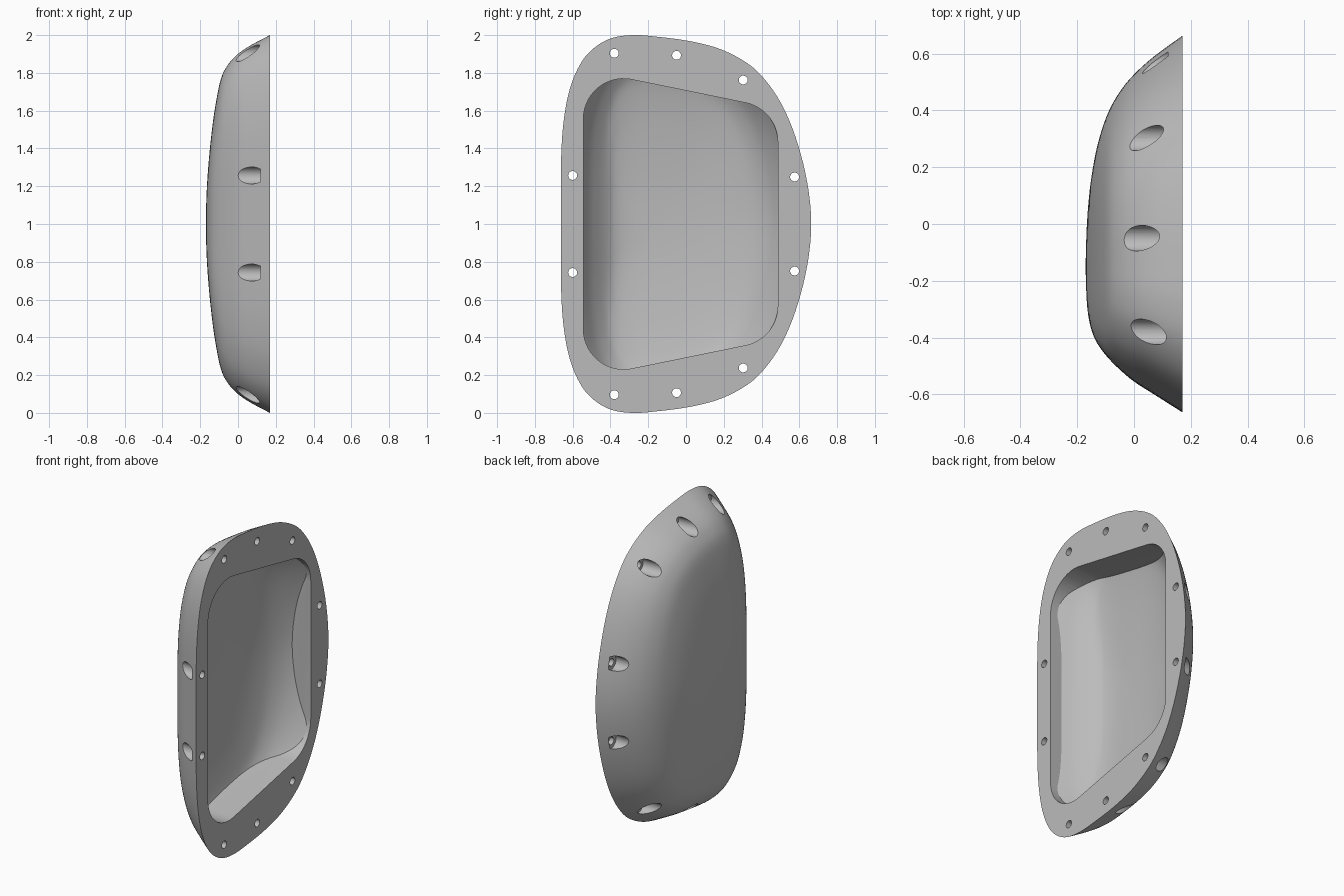
import bpy, bmesh, math
from mathutils import Vector

cube = bpy.data.objects.get("Cube")
if cube:
    bpy.data.objects.remove(cube, do_unlink=True)

RIM_X = 0.17     # plane of the flat flange
WALL = 0.057     # shell thickness

grey = bpy.data.materials.new("plain grey")
grey.use_nodes = True
grey.diffuse_color = (0.5, 0.5, 0.5, 1)
grey.node_tree.nodes["Principled BSDF"].inputs["Base Color"].default_value = (0.5, 0.5, 0.5, 1)


def make_object(name, bm):
    bmesh.ops.recalc_face_normals(bm, faces=bm.faces)
    mesh = bpy.data.meshes.new(name)
    bm.to_mesh(mesh)
    bm.free()
    mesh.materials.append(grey)
    obj = bpy.data.objects.new(name, mesh)
    bpy.context.collection.objects.link(obj)
    return obj


def spline(points, steps, closed=False):
    """Catmull-Rom curve through the points."""
    pts = [Vector(p) for p in points]
    n = len(pts)
    get = (lambda i: pts[i % n]) if closed else (lambda i: pts[max(0, min(n - 1, i))])
    out = []
    for i in range(n if closed else n - 1):
        a, b, c, d = get(i - 1), get(i), get(i + 1), get(i + 2)
        for k in range(steps):
            t = k / steps
            out.append(0.5 * (2 * b + (c - a) * t + (2 * a - 5 * b + 4 * c - d) * t ** 2
                              + (3 * b - a - 3 * c + d) * t ** 3))
    return out if closed else out + [pts[-1]]


def fillet(corners, radius, steps=14):
    """Round every corner of a polygon with an arc."""
    out = []
    for i, p in enumerate(corners):
        a = (corners[i - 1] - p).normalized()
        b = (corners[(i + 1) % len(corners)] - p).normalized()
        half = a.angle(b) / 2
        centre = p + (a + b).normalized() * radius / math.sin(half)
        start = p + a * radius / math.tan(half) - centre
        end = p + b * radius / math.tan(half) - centre
        sweep = start.angle(end)
        for k in range(steps + 1):
            t = k / steps
            out.append(centre + (start * math.sin((1 - t) * sweep)
                                 + end * math.sin(t * sweep)) / math.sin(sweep))
    return out


def prism(name, outline, x0, x1):
    """Extrude a (y, z) outline along x."""
    bm = bmesh.new()
    face = bm.faces.new([bm.verts.new((x0, p[0], p[1])) for p in outline])
    new = bmesh.ops.extrude_face_region(bm, geom=[face])["geom"]
    bmesh.ops.translate(bm, vec=(x1 - x0, 0, 0),
                        verts=[v for v in new if isinstance(v, bmesh.types.BMVert)])
    return make_object(name, bm)


def boolean(target, cutter, operation):
    """Apply a boolean and discard the cutter."""
    mod = target.modifiers.new("cut", "BOOLEAN")
    mod.operation, mod.object, mod.solver = operation, cutter, "EXACT"
    graph = bpy.context.evaluated_depsgraph_get()
    target.data = bpy.data.meshes.new_from_object(target.evaluated_get(graph))
    target.modifiers.clear()
    bpy.data.objects.remove(cutter, do_unlink=True)


# Flange outline (y, z about mid height), mirrored top to bottom
upper = [(-0.66, 0.38), (-0.64, 0.6), (-0.6, 0.76), (-0.53, 0.89), (-0.42, 0.974),
         (-0.29, 1.0), (-0.14, 0.99), (0.02, 0.968), (0.17, 0.93), (0.3, 0.867),
         (0.4, 0.785), (0.5, 0.645), (0.58, 0.46), (0.64, 0.23)]
outline = spline([(-0.663, 0)] + upper + [(0.663, 0)]
                 + [(y, -z) for y, z in reversed(upper)], 5, closed=True)

# Dome levels: depth x, lowest y, highest y, half height
levels = spline([(RIM_X, -0.663, 0.663, 1.0), (0.07, -0.6, 0.59, 0.947),
                 (0.0, -0.555, 0.527, 0.9), (-0.05, -0.513, 0.466, 0.847),
                 (-0.09, -0.473, 0.395, 0.77), (-0.12, -0.435, 0.31, 0.625),
                 (-0.14, -0.4, 0.225, 0.48), (-0.156, -0.35, 0.12, 0.32),
                 (-0.166, -0.28, 0.0, 0.17), (-0.17, -0.18, -0.12, 0.03)], 4)


def dome(name, inset):
    """Loft the outline through the levels, moved inward by inset, then cap the rim."""
    bm = bmesh.new()
    rings = []
    for x, low, high, half in levels:
        mid, scale = (low + high) / 2, (high - low) / 1.326
        rings.append([bm.verts.new((x, mid + p[0] * scale, 1 + p[1] * half)) for p in outline])
    n = len(outline)
    for r0, r1 in zip(rings, rings[1:]):
        for i in range(n):
            j = (i + 1) % n
            bm.faces.new((r0[i], r0[j], r1[j], r1[i]))
    bm.faces.new(rings[-1])
    bmesh.ops.recalc_face_normals(bm, faces=bm.faces)
    bm.normal_update()
    if sum(f.normal.x * f.calc_area() for f in bm.faces) > 0:
        bmesh.ops.reverse_faces(bm, faces=bm.faces)
        bm.normal_update()
    for v, move in [(v, v.normal * inset) for v in bm.verts]:
        v.co -= move
    bm.faces.new(rings[0])
    return make_object(name, bm)


cover = dome("domed_cover", 0)

# Pocket: straight rounded walls with a floor that follows the dome
pocket = prism("pocket_cutter", fillet([Vector(p) for p in (
    (-0.543, 0.183), (0.486, 0.393), (0.486, 1.607), (-0.543, 1.817))], 0.212), -0.4, 0.19)
boolean(pocket, dome("floor_cutter", WALL), "INTERSECT")
boolean(cover, pocket, "DIFFERENCE")

# Bolt holes with wider recesses entering from the domed side
bolts = [(-0.6, 0.257), (-0.38, 0.904), (-0.05, 0.893), (0.303, 0.762), (0.575, 0.249)]
for y, z in bolts + [(y, -z) for y, z in bolts]:
    for radius, end in ((0.045, 0.12), (0.0235, 0.3)):
        circle = [(y + radius * math.cos(a), 1 + z + radius * math.sin(a))
                  for a in (math.tau * k / 32 for k in range(32))]
        boolean(cover, prism("bolt_cutter", circle, -0.4, end), "DIFFERENCE")

bpy.context.view_layer.objects.active = cover
cover.select_set(True)
bpy.ops.object.shade_smooth_by_angle(angle=math.radians(30))
